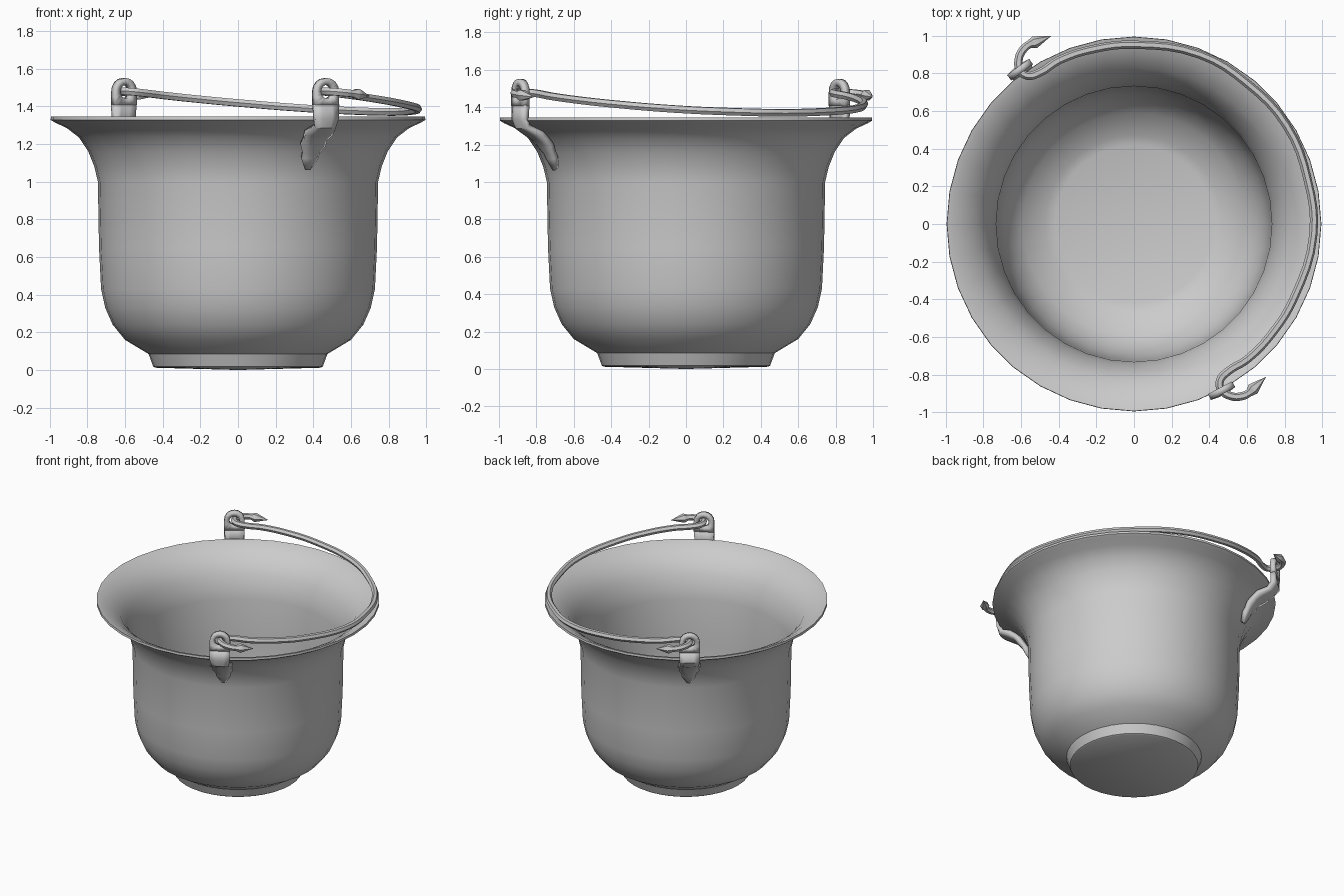
import bpy, bmesh
from math import sin, cos, pi, radians, atan2, hypot
from mathutils import Vector

if "Cube" in bpy.data.objects:
    bpy.data.objects.remove(bpy.data.objects["Cube"])


def add_object(name, bm, angle=35):
    bmesh.ops.remove_doubles(bm, verts=bm.verts, dist=0.0005)
    bmesh.ops.recalc_face_normals(bm, faces=bm.faces)
    mesh = bpy.data.meshes.new(name)
    bm.to_mesh(mesh)
    bm.free()
    mesh.shade_smooth()
    mesh.set_sharp_from_angle(angle=radians(angle))
    obj = bpy.data.objects.new(name, mesh)
    bpy.context.collection.objects.link(obj)
    return obj


# Bucket: closed thin-walled profile (radius, height) spun around z
outer = [(0, 0), (0.44, 0.012), (0.45, 0.018), (0.475, 0.085), (0.60, 0.16),
         (0.665, 0.24), (0.705, 0.33), (0.727, 0.43), (0.738, 0.65), (0.744, 1.0),
         (0.763, 1.08), (0.795, 1.16), (0.845, 1.235), (0.91, 1.285), (0.975, 1.315),
         (0.995, 1.328), (0.993, 1.345)]
inner = [(0.965, 1.338), (0.90, 1.302), (0.832, 1.248), (0.782, 1.168), (0.751, 1.085),
         (0.732, 1.0), (0.727, 0.65), (0.716, 0.435), (0.694, 0.337), (0.655, 0.25),
         (0.592, 0.172), (0.47, 0.10), (0.42, 0.085), (0, 0.08)]
SIDES = 36
bm = bmesh.new()
verts = [bm.verts.new((r, 0, z)) for r, z in outer + inner]
edges = [bm.edges.new(pair) for pair in zip(verts, verts[1:])]
bmesh.ops.spin(bm, geom=verts + edges, cent=(0, 0, 0), axis=(0, 0, 1),
               angle=2 * pi, steps=SIDES, use_merge=False)
bmesh.ops.remove_doubles(bm, verts=bm.verts, dist=0.0005)
bmesh.ops.dissolve_degenerate(bm, edges=bm.edges, dist=0.0005)
add_object("bucket_body", bm)


# Ears: pierced lug above the rim and a leaf-shaped tail hugging the flare
def make_ear(name, x, y):
    ang, rad = atan2(y, x), hypot(x, y)
    radial = Vector((cos(ang), sin(ang), 0))
    tangent = Vector((-sin(ang), cos(ang), 0))

    def place(bm, t, r, z):
        return bm.verts.new(tangent * t + radial * r + Vector((0, 0, z)))

    bm = bmesh.new()
    n, hole = 16, []
    rim = []
    for i in range(n):
        a = 2 * pi * i / n
        c, s = cos(a), sin(a)
        k = 0.072 if s > -0.01 else 0.072 / max(abs(c), abs(s))
        rim.append(place(bm, c * k, rad, 1.478 + s * k))
        hole.append(place(bm, c * 0.036, rad, 1.478 + s * 0.036))
    for i in range(n):
        j = (i + 1) % n
        bm.faces.new((rim[i], rim[j], hole[j], hole[i]))
    lug = add_object(name + "_lug", bm)
    solid = lug.modifiers.new("thickness", 'SOLIDIFY')
    solid.thickness, solid.offset = 0.036, 0

    # tail sections: radius, height, half width, centre ridge height
    sections = [(rad, 1.41, 0.072, 0.0), (rad, 1.335, 0.068, 0.012),
                (0.985, 1.295, 0.058, 0.022), (0.915, 1.258, 0.08, 0.03),
                (0.875, 1.23, 0.066, 0.02), (0.845, 1.195, 0.068, 0.028),
                (0.822, 1.16, 0.046, 0.02), (0.805, 1.13, 0.044, 0.022),
                (0.785, 1.07, 0.01, 0.006)]
    bm = bmesh.new()
    rows = [[place(bm, w * f, r + h * (1 - abs(f)), z) for f in (-1, -0.4, 0.4, 1)]
            for r, z, w, h in sections]
    for a, b in zip(rows, rows[1:]):
        for i in range(3):
            bm.faces.new((a[i], a[i + 1], b[i + 1], b[i]))
    tail = add_object(name + "_tail", bm, 25)
    solid = tail.modifiers.new("thickness", 'SOLIDIFY')
    solid.thickness, solid.offset = 0.034, 0


make_ear("back_ear", -0.605, 0.82)
make_ear("front_ear", 0.465, -0.885)

# Bail handle: half path (along ear line, away from it, thickness), then mirrored
half = [(1.07, 0.235, 0.05), (1.088, 0.145, 1.5), (1.094, 0.115, 0.95), (1.087, 0.07, 1),
        (1.058, 0.026, 1), (1.004, 0.0, 1), (0.958, 0.018, 1), (0.938, 0.08, 1),
        (0.938, 0.203, 1), (0.886, 0.404, 1), (0.796, 0.584, 1), (0.565, 0.852, 1),
        (0.30, 0.983, 1)]
path = half + [(0, 1.04, 1)] + [(-u, d, k) for u, d, k in reversed(half)]
centre = Vector((-0.07, -0.033, 1.479))
along = Vector((-0.533, 0.846, 0))
away = Vector((0.846, 0.533, -0.105))
curve = bpy.data.curves.new("bail_curve", 'CURVE')
curve.dimensions = '3D'
curve.bevel_depth = 0.022
curve.bevel_resolution = 1
curve.resolution_u = 4
curve.use_fill_caps = True
spline = curve.splines.new('BEZIER')
spline.bezier_points.add(len(path) - 1)
for p, (u, d, k) in zip(spline.bezier_points, path):
    p.co = centre + along * u + away * d
    p.radius = k
    p.handle_left_type = p.handle_right_type = 'AUTO'
helper = bpy.data.objects.new("bail_helper", curve)
bpy.context.collection.objects.link(helper)
bpy.context.view_layer.update()
mesh = bpy.data.meshes.new_from_object(
    helper.evaluated_get(bpy.context.evaluated_depsgraph_get()))
bpy.data.objects.remove(helper)
bm = bmesh.new()
bm.from_mesh(mesh)
add_object("bail_handle", bm, 50)
